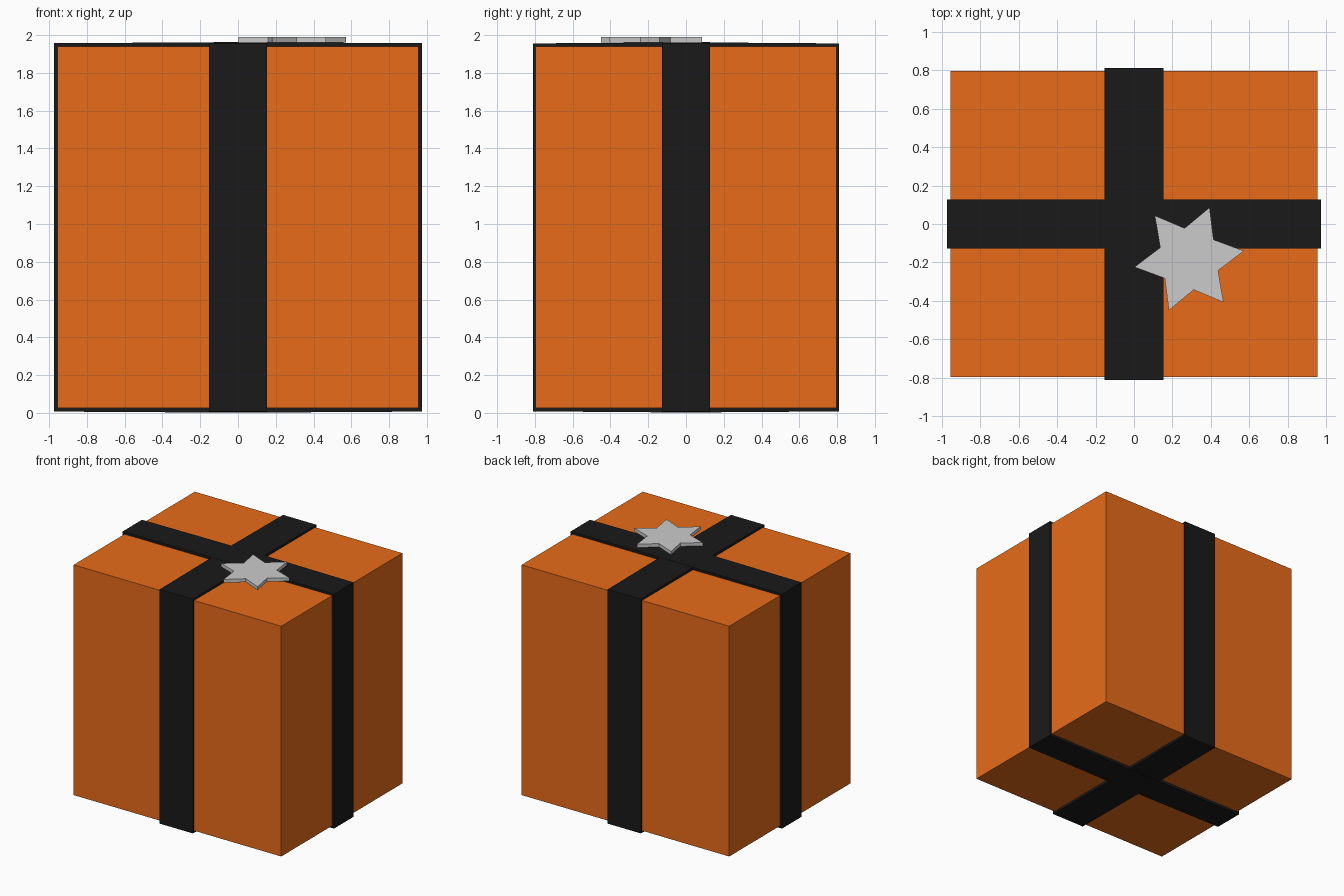
import bpy, math

if "Cube" in bpy.data.objects:
    bpy.data.objects.remove(bpy.data.objects["Cube"])


def material(name, rgb):
    mat = bpy.data.materials.new(name)
    mat.diffuse_color = (*rgb, 1)
    mat.use_nodes = True
    mat.node_tree.nodes["Principled BSDF"].inputs["Base Color"].default_value = mat.diffuse_color
    return mat


def add_object(name, verts, faces, mat=None):
    mesh = bpy.data.meshes.new(name)
    mesh.from_pydata(verts, [], faces)
    obj = bpy.data.objects.new(name, mesh)
    bpy.context.collection.objects.link(obj)
    if mat:
        mesh.materials.append(mat)
    return obj


def ribbon(name, reach, inner_reach, half_width, along_x, inset, mat):
    """Closed band round the box; its top and bottom rise slightly to the middle."""
    def ring(r, low, high, bulge):
        return [(-r, low), (0, low - bulge), (r, low),
                (r, high), (0, high + bulge), (-r, high)]
    profile = (ring(reach, 0.007 + inset, 1.957 - inset, 0.006)
               + ring(inner_reach, 0.025, 1.94, 0))
    verts = []
    for side in (-half_width, half_width):
        for u, z in profile:
            verts.append((u, side, z) if along_x else (-side, u, z))
    faces = []
    for i in range(6):
        j = (i + 1) % 6
        faces += [(i, j, 12 + j, 12 + i),             # outside
                  (6 + j, 6 + i, 18 + i, 18 + j),     # inside
                  (j, i, 6 + i, 6 + j),               # edges
                  (12 + i, 12 + j, 18 + j, 18 + i)]
    return add_object(name, verts, faces, mat)


def star_prism(name, centre, outer, inner, turn, z0, z1, mat):
    n = 12
    verts = []
    for z in (z0, z1):
        for i in range(n):
            r = inner if i % 2 else outer
            a = turn + i * math.tau / n
            verts.append((centre[0] + r * math.cos(a), centre[1] + r * math.sin(a), z))
    faces = [tuple(reversed(range(n))), tuple(range(n, 2 * n))]
    faces += [(i, (i + 1) % n, n + (i + 1) % n, n + i) for i in range(n)]
    return add_object(name, verts, faces, mat)


orange = material("orange_paper", (0.8, 0.148, 0.01))
black = material("black_ribbon", (0.01, 0.01, 0.01))
silver = material("silver_tag", (0.58, 0.58, 0.58))

# Wrapped box
bpy.ops.mesh.primitive_cube_add(size=1, location=(0, 0, 0.9825))
box = bpy.context.object
box.name = box.data.name = "gift_box"
box.scale = (1.91, 1.592, 1.915)
bpy.ops.object.transform_apply(location=False, rotation=False, scale=True)
box.data.materials.append(orange)

# Two crossing ribbons
ribbon("ribbon_lengthwise", 0.973, 0.955, 0.128, True, 0.0, black)
ribbon("ribbon_crosswise", 0.811, 0.796, 0.153, False, 0.001, black)

# Six-pointed tag lying on the ribbons
star_prism("star_tag", (0.287, -0.182), 0.288, 0.162, math.radians(8.4), 1.962, 1.99, silver)
